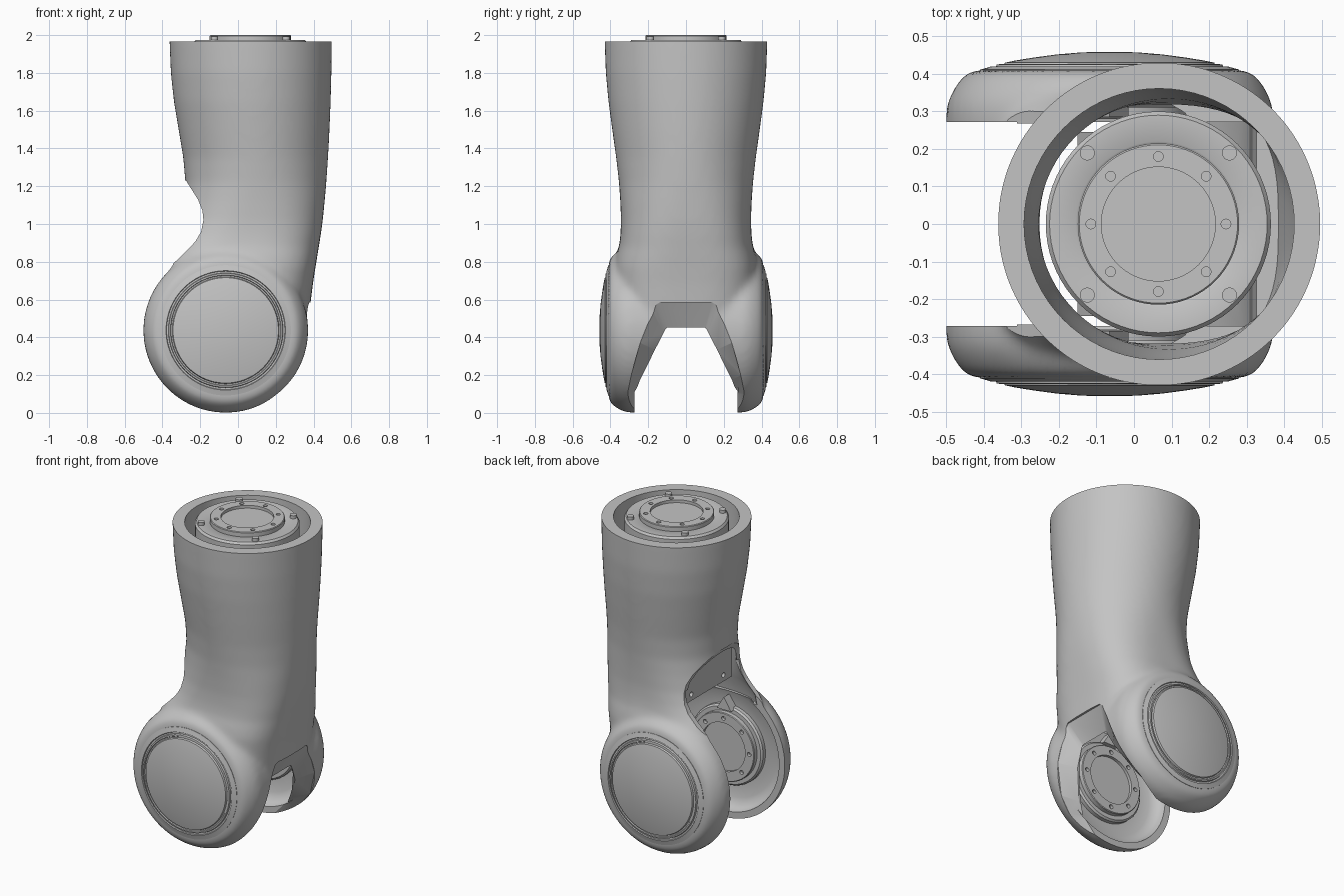
import bpy, bmesh, math
from mathutils import Matrix, Vector

cube = bpy.data.objects.get("Cube")
if cube:
    bpy.data.objects.remove(cube, do_unlink=True)

grey = bpy.data.materials.new("satin_grey")
grey.use_nodes = True
grey.diffuse_color = (0.55, 0.55, 0.55, 1)
grey.node_tree.nodes["Principled BSDF"].inputs["Base Color"].default_value = (0.55, 0.55, 0.55, 1)

TUBE_X = 0.065
RADIUS = 0.436
PIVOT = Vector((-0.065, 0, 0.437))


def activate(obj):
    bpy.ops.object.select_all(action='DESELECT')
    obj.select_set(True)
    bpy.context.view_layer.objects.active = obj


def solid(name, rings, matrix=Matrix()):
    """Bridge a list of equal-length point rings and cap both ends."""
    bm = bmesh.new()
    loops = [[bm.verts.new(matrix @ Vector(p)) for p in ring] for ring in rings]
    for a, b in zip(loops, loops[1:]):
        for i in range(len(a)):
            j = (i + 1) % len(a)
            bm.faces.new((a[i], a[j], b[j], b[i]))
    bm.faces.new(loops[0])
    bm.faces.new(loops[-1])
    bmesh.ops.recalc_face_normals(bm, faces=bm.faces)
    mesh = bpy.data.meshes.new(name)
    bm.to_mesh(mesh)
    bm.free()
    mesh.materials.append(grey)
    obj = bpy.data.objects.new(name, mesh)
    bpy.context.collection.objects.link(obj)
    return obj


def lathe(name, profile, matrix=Matrix(), n=72):
    """Revolve (radius, height) points about the local z axis."""
    turns = [2 * math.pi * i / n for i in range(n)]
    return solid(name, [[(r * math.cos(a), r * math.sin(a), h) for a in turns]
                        for r, h in profile], matrix)


def prism(name, outline, half):
    """Extrude an (x, z) outline along y to both sides."""
    return solid(name, [[(x, y, z) for x, z in outline] for y in (-half, half)])


def combine(target, other, operation):
    activate(target)
    mod = target.modifiers.new("combine", 'BOOLEAN')
    mod.operation, mod.solver, mod.object = operation, 'EXACT', other
    bpy.ops.object.modifier_apply(modifier=mod.name)
    bpy.data.objects.remove(other, do_unlink=True)


def smooth(obj, angle=32):
    activate(obj)
    bpy.ops.object.shade_smooth_by_angle(angle=math.radians(angle))


def section(z, left, right, half, power, inset=0.0, n=72):
    """Superellipse cross-section of the arm."""
    cx, a, b = (left + right) / 2, (right - left) / 2 - inset, half - inset
    ring = []
    for i in range(n):
        c, s = math.cos(2 * math.pi * i / n), math.sin(2 * math.pi * i / n)
        ring.append((cx + a * math.copysign(abs(c) ** (2 / power), c),
                     b * math.copysign(abs(s) ** (2 / power), s), z))
    return ring


def side_matrix(s):
    """Local z points outward along s * y from the pivot axis."""
    return Matrix.Translation(PIVOT) @ Matrix.Rotation(-s * math.pi / 2, 4, 'X')


# Arm shell: z, left, right, half depth, squareness, wall thickness
stations = [
    (2.1, -.363, .497, .431, 2, .07),
    (1.967, -.363, .497, .431, 2, .07), (1.8, -.356, .495, .425, 2, .065),
    (1.65, -.34, .491, .411, 2, .058), (1.5, -.315, .485, .391, 2, .048),
    (1.35, -.29, .477, .37, 2, .036), (1.22, -.279, .468, .355, 2.1, .027),
    (1.12, -.284, .459, .348, 2.3, .025), (1.02, -.3, .449, .344, 2.5, .025),
    (.94, -.33, .438, .347, 2.7, .025), (.88, -.37, .428, .355, 2.8, .025),
    (.83, -.4, .42, .37, 2.9, .025), (.77, -.4, .41, .38, 3, .025),
    (.68, -.36, .396, .378, 3, .025), (.58, -.3, .384, .365, 3, .025),
    (.44, -.27, .368, .33, 3, .025)]
shell = solid("arm_shell", [section(*s[:5]) for s in stations])

# Fork drum with rounded shoulders, blended softly into the tube
half_drum = [(RADIUS, .305), (.428, .335), (.414, .362), (.396, .388), (.374, .407), (.35, .411)]
drum = [(r, -h) for r, h in reversed(half_drum)] + half_drum
combine(shell, lathe("drum", drum, side_matrix(1), 96), 'UNION')
activate(shell)
remesh = shell.modifiers.new("even_mesh", 'REMESH')
remesh.mode, remesh.voxel_size = 'VOXEL', 0.016
blend = shell.modifiers.new("blend", 'SMOOTH')
blend.factor, blend.iterations = 0.5, 14
for name in ("even_mesh", "blend"):
    bpy.ops.object.modifier_apply(modifier=name)

# Flat top rim and hollow inside of the tube
rim = [(-1, 1.967), (1, 1.967), (1, 2.3), (-1, 2.3)]
combine(shell, prism("rim_trim", rim, 1), 'DIFFERENCE')
combine(shell, solid("bore", [section(*s) for s in stations if s[0] > .75]), 'DIFFERENCE')

# Scooped opening on the -x side, with a throat down to the fork
scoop = [(-.275, 1.23), (-.25, 1.19), (-.212, 1.13), (-.188, 1.07), (-.183, 1.02),
         (-.195, .96), (-.225, .908), (-.28, .85), (-.34, .793), (-.395, .737),
         (-.9, .737), (-.9, 1.23)]
combine(shell, prism("scoop", scoop, .7), 'DIFFERENCE')
throat = [(-.8, .7), (.1, .7), (.1, 1.0), (-.1, 1.03), (-.8, 1.03)]
combine(shell, prism("throat", throat, .268), 'DIFFERENCE')

# Gap between the two fork cheeks
gap = [(-.8, -.1), (.05, -.1), (.15, .1), (.23, .24), (.285, .38), (.305, .5),
       (.32, .65), (.33, .82), (-.8, .82)]
combine(shell, prism("gap", gap, .272), 'DIFFERENCE')

# Flared arch on the +x side, its bevel following the outer surface
arch_out = [(.14, .585), (.158, .572), (.175, .54), (.243, .37), (.29, .2), (.31, .1), (.315, -.2)]
arch_in = [(.1, .45), (.108, .444), (.118, .425), (.164, .335), (.243, .175), (.272, .1), (.272, -.2)]


def arch_ring(points, x=None, inset=0.0):
    def depth(z):
        below = min(1, max(0, PIVOT.z - z) / RADIUS)
        return PIVOT.x + RADIUS * math.sqrt(1 - below ** 2) - inset
    half = [(depth(z) if x is None else x, y, z) for y, z in points]
    return half + [(px, -y, z) for px, y, z in reversed(half)]


combine(shell, solid("arch", [arch_ring(arch_out, .6), arch_ring(arch_out),
                              arch_ring(arch_in, inset=.075), arch_ring(arch_in, -.3)]),
        'DIFFERENCE')

# Shallow dished pocket in each cheek
for s in (-1, 1):
    dish = [(.395, .2715), (.39, .295), (.37, .32), (.33, .338), (.24, .345)]
    combine(shell, lathe("pocket", dish, side_matrix(s)), 'DIFFERENCE')
smooth(shell)


def flange(name, matrix, base):
    """Stepped mounting flange, its face at local z = 0, with eight bolt holes."""
    body = lathe(name, base + [(.215, -.03), (.215, -.004), (.211, 0),
                               (.152, 0), (.152, -.018)], matrix)
    for i in range(8):
        turn = Matrix.Rotation(i * math.pi / 4, 4, 'Z') @ Matrix.Translation((.18, 0, 0))
        combine(body, lathe("hole", [(.013, -.02), (.013, .02)], matrix @ turn, 16), 'DIFFERENCE')
    smooth(body)


# Top drive with its flange and four pegs
top = Matrix.Translation((TUBE_X, 0, 2))
flange("top_drive", top, [(.3, -.65), (.3, -.04), (.29, -.027), (.22, -.027)])
for i in range(4):
    spot = top @ Matrix.Rotation((i + .5) * math.pi / 2, 4, 'Z') @ Matrix.Translation((.268, 0, 0))
    smooth(lathe("top_peg", [(.02, -.06), (.02, -.008)], spot, 20))

# Both cheeks: outer cap, inner drive flange and gusset
for s, side in ((-1, "front"), (1, "back")):
    cap = [(.345, .395), (.345, .4115), (.325, .417), (.316, .42), (.313, .414), (.304, .414),
           (.301, .425), (.293, .426), (.29, .42), (.283, .42), (.279, .43), (.25, .436),
           (.2, .444), (.14, .452), (.08, .457), (.03, .459)]
    smooth(lathe(side + "_cap", cap, side_matrix(s), 96), 25)
    inward = side_matrix(-s) @ Matrix.Translation((0, 0, -.28))
    flange(side + "_drive", inward, [(.25, -.1), (.25, -.04), (.24, -.03)])
    gusset = [(-.115, .67), (-.015, .67), (-.065, .75)]
    solid(side + "_gusset", [[(x, s * y, z) for x, z in gusset] for y in (.285, .36)])

# Inner bracket carrying the top drive
bracket = prism("inner_bracket", [(-.15, .92), (.24, .92), (.24, 1.36), (-.06, 1.36),
                                  (-.15, 1.16)], .245)
for y in (-.16, .16):
    bolt = Matrix.Translation((-.15, y, .96)) @ Matrix.Rotation(math.pi / 2, 4, 'Y')
    combine(bracket, lathe("bolt_hole", [(.015, -.02), (.015, .02)], bolt, 16), 'DIFFERENCE')
